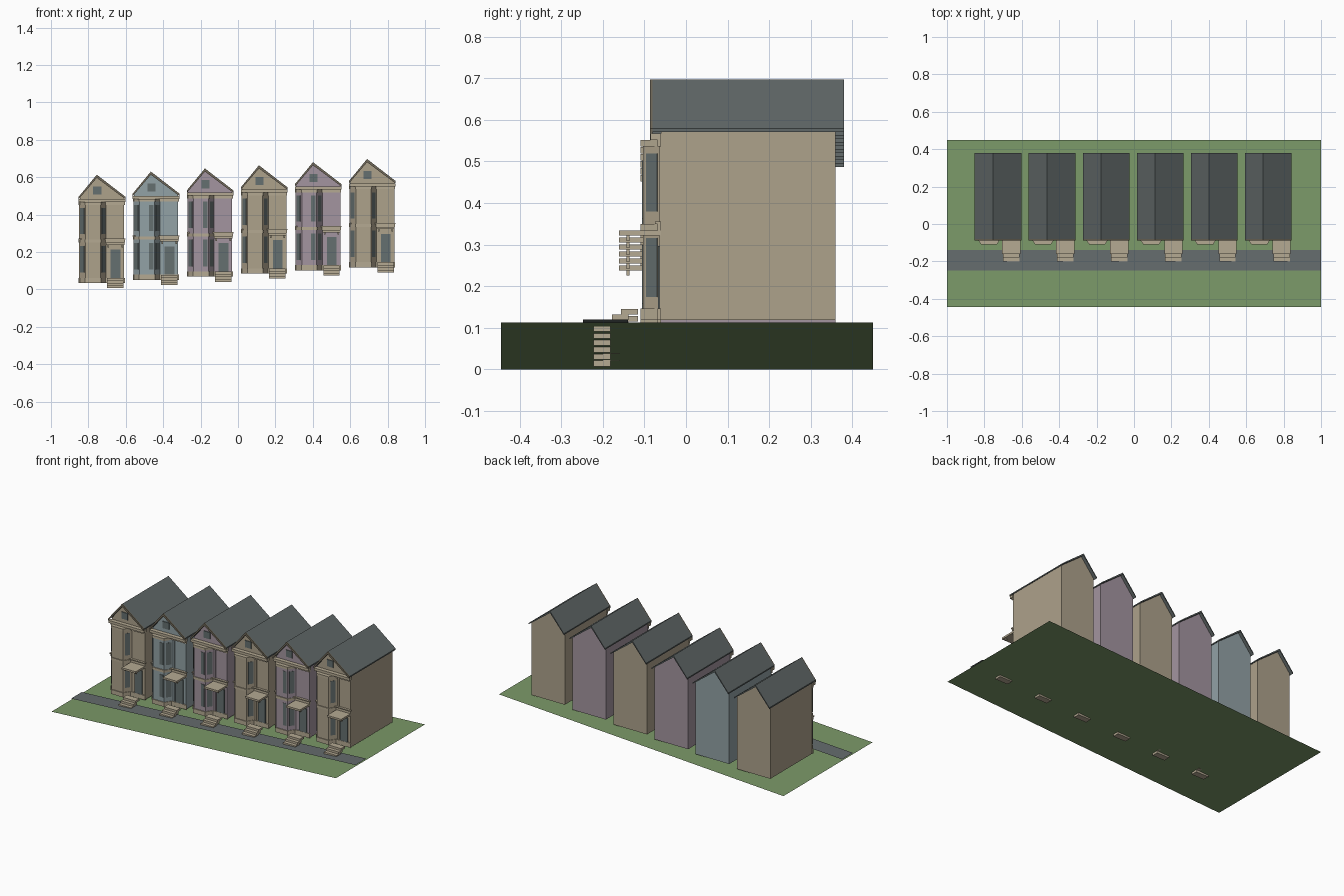
import bpy
from mathutils import Vector

cube = bpy.data.objects.get("Cube")
if cube:
    bpy.data.objects.remove(cube)


def material(name, rgb):
    m = bpy.data.materials.new(name)
    m.use_nodes = True
    m.diffuse_color = (*rgb, 1)
    m.node_tree.nodes["Principled BSDF"].inputs["Base Color"].default_value = (*rgb, 1)
    return m


TAN = material("tan wall", (0.42, 0.36, 0.26))
BLUE = material("blue wall", (0.29, 0.36, 0.38))
MAUVE = material("mauve wall", (0.37, 0.30, 0.35))
TRIM = material("cream trim", (0.46, 0.40, 0.29))
BARGE = material("brown bargeboard", (0.16, 0.14, 0.10))
ROOF = material("slate roof", (0.12, 0.14, 0.14))
GLASS = material("grey glass", (0.13, 0.16, 0.16))
GRASS = material("green grass", (0.20, 0.32, 0.14))
PAVING = material("grey paving", (0.13, 0.15, 0.155))

SLOPE = 0.056            # rise of the hill along x
origin = Vector()        # moved to each house in turn


def mesh(name, verts, faces, mat):
    me = bpy.data.meshes.new(name)
    me.from_pydata([Vector(v) + origin for v in verts], [], faces)
    me.materials.append(mat)
    ob = bpy.data.objects.new(name, me)
    bpy.context.collection.objects.link(ob)
    return ob


def prism(name, bottom, top, mat):
    """Solid between two matching loops of points."""
    n = len(bottom)
    sides = [(i, (i + 1) % n, n + (i + 1) % n, n + i) for i in range(n)]
    faces = [tuple(reversed(range(n))), tuple(range(n, 2 * n))] + sides
    return mesh(name, list(bottom) + list(top), faces, mat)


def upright(name, plan, z0, z1, mat):
    return prism(name, [(x, y, z0) for x, y in plan], [(x, y, z1) for x, y in plan], mat)


def along_y(name, profile, y0, y1, mat):
    return prism(name, [(x, y0, z) for x, z in profile], [(x, y1, z) for x, z in profile], mat)


def box(name, x0, x1, y0, y1, z0, z1, mat):
    return upright(name, [(x0, y0), (x1, y0), (x1, y1), (x0, y1)], z0, z1, mat)


def bay_plan(grow=0.0):
    return [(-0.122 - grow * 0.5, -0.06), (-0.088 - grow * 0.5, -0.104 - grow),
            (-0.008 + grow * 0.5, -0.104 - grow), (0.022 + grow * 0.5, -0.06)]


def facet_glass(name, a, b, t0, t1, z0, z1):
    """Thin pane standing on the bay facet from a to b."""
    a, b = Vector(a), Vector(b)
    d = (b - a).normalized()
    out = Vector((d.y, -d.x)) * 0.002
    p, q = a.lerp(b, t0), a.lerp(b, t1)
    upright(name, [p + out, q + out, q - out, p - out], z0, z1, GLASS)


def slanted_sheet(name, y0, y1, lift, mat):
    z = [SLOPE * (x + 1) + lift for x in (-1, 1)]
    mesh(name, [(-1, y0, z[0]), (1, y0, z[1]), (1, y1, z[1]), (-1, y1, z[0])],
         [(0, 1, 2, 3)], mat)


# Hillside and pavement
slanted_sheet("lawn", -0.445, 0.45, 0, GRASS)
slanted_sheet("pavement", -0.248, -0.14, 0.008, PAVING)

APEX, EAVE, RIDGE = -0.028, 0.491, 0.613


def house(wall, front_panes):
    # Body with an off-centre gable
    along_y("house_body", [(-0.118, 0.034), (0.118, 0.034), (0.118, EAVE),
                           (APEX, RIDGE - 0.012), (-0.118, EAVE)], -0.06, 0.36, wall)
    # Roof slabs and front bargeboards
    for side, x in (("left", 0.125), ("right", -0.125)):
        for part, y0, y1, t, mat in (("roof_slope", -0.08, 0.38, 0.012, ROOF),
                                     ("bargeboard", -0.087, -0.08, 0.017, BARGE)):
            along_y(f"{side}_{part}", [(x, EAVE - t + 0.008), (x, EAVE + 0.004),
                                       (APEX, RIDGE), (APEX, RIDGE - t)], y0, y1, mat)
    # Attic window
    box("attic_window", -0.047, -0.003, -0.065, -0.058, 0.507, 0.55, GLASS)
    # Bay and its panes
    plan = bay_plan()
    upright("bay", plan, 0.034, 0.46, wall)
    for floor, z0, z1 in (("lower", 0.09, 0.232), ("upper", 0.295, 0.435)):
        facet_glass(f"{floor}_right_pane", plan[0], plan[1], 0.2, 0.8, z0, z1)
        facet_glass(f"{floor}_left_pane", plan[2], plan[3], 0.2, 0.8, z0, z1)
        if front_panes:
            facet_glass(f"{floor}_front_pane", plan[1], plan[2], 0.62, 0.92, z0, z1)
    # Mouldings that wrap the bay and cross the front
    for band, z0, z1 in (("base", 0.034, 0.062), ("middle", 0.25, 0.266), ("top", 0.452, 0.467)):
        upright(f"{band}_bay_band", bay_plan(0.005), z0, z1, TRIM)
        box(f"{band}_front_band", -0.122, 0.122, -0.068, -0.06, z0, z1, TRIM)
    box("middle_ledge", -0.125, 0.125, -0.075, -0.06, 0.266, 0.272, TRIM)
    box("cornice", -0.125, 0.125, -0.085, -0.06, 0.467, 0.483, TRIM)
    # Corner boards
    for x in (0.028, 0.11):
        box("corner_board", x, x + 0.008, -0.064, -0.06, 0.06, 0.455, wall)
    # Door, canopy and brackets
    box("door", 0.046, 0.098, -0.067, -0.06, 0.062, 0.213, GLASS)
    box("canopy", 0.022, 0.12, -0.161, -0.06, 0.238, 0.25, TRIM)
    for x in (0.03, 0.104):
        box("canopy_bracket", x, x + 0.008, -0.143, -0.136, 0.225, 0.238, TRIM)
    # Steps up to the door
    for i in range(4):
        y, z = -0.222 + 0.022 * i, 0.007 + 0.0135 * i
        box("step", 0.027, 0.115, y, y + 0.04, z, z + 0.0135, TRIM)


for i, wall in enumerate((TAN, BLUE, MAUVE, TAN, MAUVE, TAN)):
    origin = Vector((-0.727 + 0.289 * i, 0, 0.0168 * i))
    house(wall, wall is not TAN)

# Consistent outward faces on the closed parts
import bmesh
for ob in bpy.context.collection.objects:
    if ob.type == 'MESH' and len(ob.data.polygons) > 1:
        bm = bmesh.new()
        bm.from_mesh(ob.data)
        bmesh.ops.recalc_face_normals(bm, faces=bm.faces)
        bm.to_mesh(ob.data)
        bm.free()
